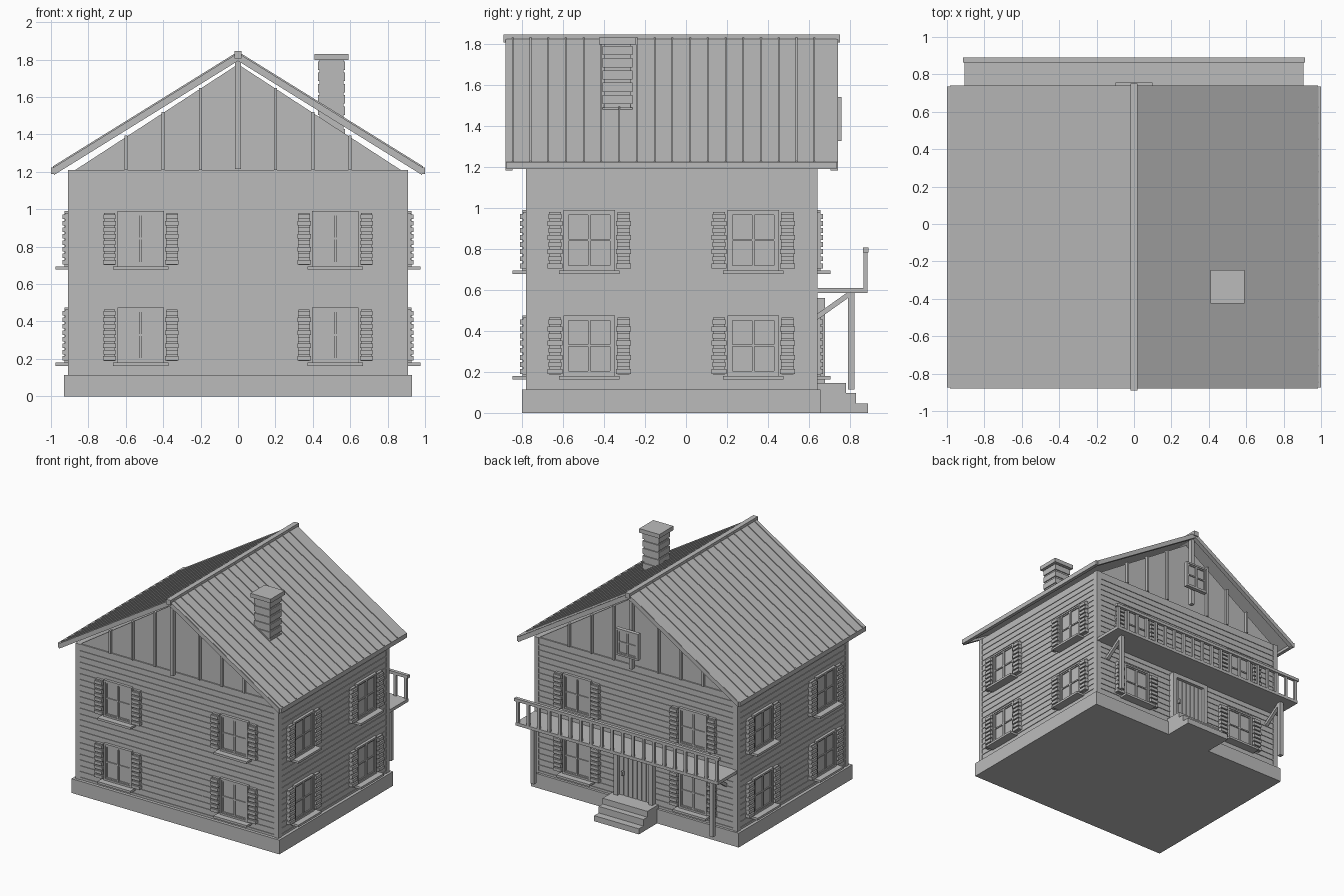
import bpy
import bmesh

old = bpy.data.objects.get("Cube")
if old:
    bpy.data.objects.remove(old, do_unlink=True)

grey = bpy.data.materials.new("plain_grey")
grey.use_nodes = True
tone = (0.5, 0.5, 0.5, 1)
grey.diffuse_color = tone
grey.node_tree.nodes["Principled BSDF"].inputs["Base Color"].default_value = tone

X, FRONT, BACK = 0.905, -0.775, 0.635   # wall planes


class Part:
    """Collects simple solids into one named object."""

    def __init__(self, name):
        self.name, self.bm = name, bmesh.new()

    def prism(self, profile, y0, y1):
        a = [self.bm.verts.new((x, y0, z)) for x, z in profile]
        b = [self.bm.verts.new((x, y1, z)) for x, z in profile]
        self.bm.faces.new(a)
        self.bm.faces.new(b[::-1])
        for i in range(len(a)):
            j = (i + 1) % len(a)
            self.bm.faces.new((a[j], a[i], b[i], b[j]))

    def box(self, x0, x1, y0, y1, z0, z1):
        self.prism([(x0, z0), (x1, z0), (x1, z1), (x0, z1)], y0, y1)

    def on_wall(self, side, u0, u1, d0, d1, z0, z1):
        """Box placed on a wall: u along it, d out of it."""
        if side == "front":
            self.box(u0, u1, FRONT - d1, FRONT - d0, z0, z1)
        elif side == "back":
            self.box(u0, u1, BACK + d0, BACK + d1, z0, z1)
        elif side == "left":
            self.box(X + d0, X + d1, u0, u1, z0, z1)
        else:
            self.box(-X - d1, -X - d0, u0, u1, z0, z1)

    def done(self):
        bmesh.ops.recalc_face_normals(self.bm, faces=self.bm.faces)
        mesh = bpy.data.meshes.new(self.name)
        self.bm.to_mesh(mesh)
        self.bm.free()
        mesh.materials.append(grey)
        obj = bpy.data.objects.new(self.name, mesh)
        bpy.context.collection.objects.link(obj)


def single_box(name, *dims):
    p = Part(name)
    p.box(*dims)
    p.done()


# Base and walls
single_box("foundation", -0.93, 0.93, -0.80, 0.655, 0, 0.115)
single_box("walls", -X, X, FRONT, BACK, 0.115, 1.21)

corners = Part("corner_boards")
for x in (-0.89, 0.89):
    for y in (-0.76, 0.62):
        corners.box(x - 0.02, x + 0.02, y - 0.02, y + 0.02, 0.115, 1.21)
corners.done()

siding = Part("siding_strips")
for side in ("front", "back", "left", "right"):
    u0, u1 = (-0.87, 0.87) if side in ("front", "back") else (-0.74, 0.60)
    for i in range(23):
        z = 0.125 + i * 0.0465
        siding.on_wall(side, u0, u1, -0.01, 0.005, z, z + 0.011)
siding.done()


# Windows with frames, sills and louvred shutters
def window(p, side, c, z0, z1, w=0.125, d=0.0):
    t = 0.014
    p.on_wall(side, c - w + t, c + w - t, d - 0.01, d + 0.008, z0 + t, z1 - t)
    for s in (-1, 1):
        a, b = sorted((c + s * w, c + s * (w - t)))
        p.on_wall(side, a, b, d - 0.01, d + 0.022, z0, z1)
        a, b = sorted((c + s * 0.006, c + s * (w - t - 0.006)))
        # Sash rails round each pane
        for z in (z0 + t, (z0 + z1) / 2 - 0.005, z1 - t - 0.01):
            p.on_wall(side, a, b, d, d + 0.016, z, z + 0.01)
        a, b = sorted((c + s * (w - t), c + s * (w - t - 0.01)))
        p.on_wall(side, a, b, d, d + 0.016, z0 + t, z1 - t)
    for z in (z0, z1 - t):
        p.on_wall(side, c - w, c + w, d - 0.01, d + 0.022, z, z + t)
    p.on_wall(side, c - 0.007, c + 0.007, d, d + 0.018, z0 + t, z1 - t)


windows = Part("windows")
sills = Part("window_sills")
shutters = Part("shutters")
for side in ("front", "back", "left", "right"):
    for c in ((-0.52, 0.52) if side in ("front", "back") else (-0.472, 0.328)):
        for z0 in (0.18, 0.695):
            z1 = z0 + 0.295
            window(windows, side, c, z0, z1)
            sills.on_wall(side, c - 0.148, c + 0.148, 0, 0.07, z0 - 0.018, z0)
            for s in (-1, 1):
                m = c + s * 0.167
                shutters.on_wall(side, m - 0.03, m + 0.03, 0, 0.02, z0 + 0.008, z1 - 0.01)
                for i in range(8):
                    z = z0 + 0.01 + i * 0.0345
                    wide = 0.036 if i % 2 == 0 else 0.032
                    shutters.on_wall(side, m - wide, m + wide, 0, 0.034, z, z + 0.024)
for p in (windows, sills, shutters):
    p.done()

# Gable panel with battens and king posts
gable = Part("gable")
gable.prism([(-0.87, 1.21), (0.87, 1.21), (0, 1.775)], FRONT + 0.01, BACK - 0.01)
gable.done()

battens = Part("gable_battens")
for x in (-0.6, -0.4, -0.2, 0.2, 0.4, 0.6):
    top = 1.775 - abs(x) * 0.635
    for side in ("front", "back"):
        battens.on_wall(side, x - 0.008, x + 0.008, -0.02, 0.012, 1.21, top)
battens.done()

posts = Part("king_posts")
for side in ("front", "back"):
    posts.on_wall(side, -0.015, 0.015, 0.04, 0.075, 1.215, 1.80)
posts.done()

attic = Part("attic_window")
window(attic, "back", 0, 1.325, 1.54, 0.1, 0.1)
attic.done()


# Roof slopes, seams, barge boards, eaves
def slope(p, s, x0, x1, low, high, y0, y1):
    def z(x):
        return 1.835 - x * 0.62
    p.prism([(s * x0, z(x0) + low), (s * x1, z(x1) + low),
             (s * x1, z(x1) + high), (s * x0, z(x0) + high)], y0, y1)


roof = Part("roof")
seams = Part("roof_seams")
barge = Part("barge_boards")
eaves = Part("eave_boards")
for s in (-1, 1):
    slope(roof, s, 0, 0.99, -0.022, 0, -0.875, 0.735)
    for i in range(18):
        y = -0.845 + i * 0.0865
        slope(seams, s, 0.015, 0.99, -0.01, 0.008, y - 0.004, y + 0.004)
    for y in (-0.88, 0.705):
        slope(barge, s, 0, 0.985, -0.042, -0.002, y, y + 0.035)
    a, b = sorted((s * 0.972, s * 1.0))
    eaves.box(a, b, -0.875, 0.735, 1.188, 1.224)
for p in (roof, seams, barge, eaves):
    p.done()
single_box("ridge_beam", -0.02, 0.02, -0.89, 0.75, 1.805, 1.845)

# Chimney built from flared courses
chimney = Part("chimney")
chimney.box(0.435, 0.565, -0.4, -0.27, 1.40, 1.81)
for i in range(7):
    z = 1.385 + i * 0.06
    chimney.box(0.427, 0.573, -0.408, -0.262, z, z + 0.045)
chimney.box(0.41, 0.59, -0.425, -0.245, 1.797, 1.83)
chimney.done()

# Balcony
single_box("balcony_floor", -0.905, 0.905, 0.62, 0.885, 0.585, 0.61)
single_box("balcony_rail", -0.915, 0.915, 0.863, 0.89, 0.782, 0.806)
balusters = Part("balusters")
for i in range(20):
    x = -0.89 + i * 1.78 / 19
    balusters.box(x - 0.011, x + 0.011, 0.866, 0.884, 0.61, 0.784)
balusters.done()

supports = Part("balcony_supports")
for x in (-0.8, 0.8):
    supports.box(x - 0.016, x + 0.016, 0.79, 0.822, 0.115, 0.585)
supports.done()
braces = Part("balcony_braces")
for x in (-0.8, 0.8):
    braces.box(x - 0.013, x + 0.013, 0.635, 0.79, 0.45, 0.48)
    # Shear each brace upward towards the balcony edge
    for v in braces.bm.verts[:][-8:]:
        if v.co.y > 0.7:
            v.co.z += 0.11
braces.done()

# Door and steps
door = Part("door")
door.box(-0.14, 0.14, 0.62, 0.645, 0.14, 0.53)
for i in range(7):
    x = -0.12 + i * 0.04
    door.box(x - 0.017, x + 0.017, 0.64, 0.652, 0.145, 0.525)
door.box(0.095, 0.11, 0.65, 0.675, 0.31, 0.345)
door.done()
frame = Part("door_frame")
for x in (-0.155, 0.155):
    frame.box(x - 0.018, x + 0.018, 0.62, 0.678, 0.115, 0.55)
frame.box(-0.173, 0.173, 0.62, 0.678, 0.525, 0.56)
frame.done()

steps = Part("steps")
for y, z in ((0.78, 0.145), (0.83, 0.098), (0.888, 0.045)):
    steps.box(-0.2, 0.2, 0.64, y, 0, z)
steps.done()
